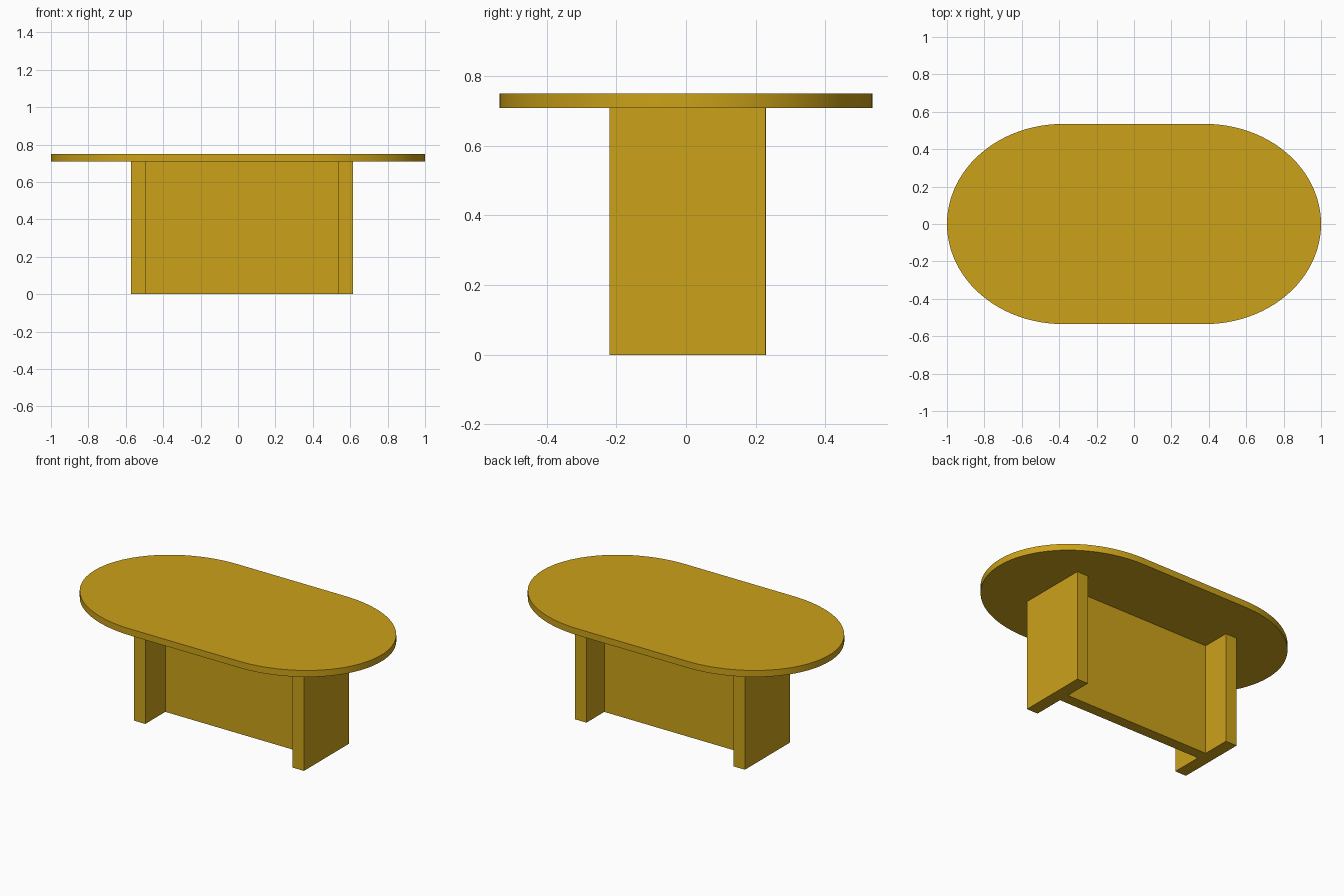
import bpy, bmesh, math

if "Cube" in bpy.data.objects:
    bpy.data.objects.remove(bpy.data.objects["Cube"])

mat = bpy.data.materials.new("ochre")
mat.diffuse_color = (0.60, 0.36, 0.01, 1)
mat.use_nodes = True
mat.node_tree.nodes["Principled BSDF"].inputs["Base Color"].default_value = mat.diffuse_color


def add_object(name, bm):
    bmesh.ops.recalc_face_normals(bm, faces=bm.faces)
    mesh = bpy.data.meshes.new(name)
    bm.to_mesh(mesh)
    bm.free()
    mesh.materials.append(mat)
    obj = bpy.data.objects.new(name, mesh)
    bpy.context.collection.objects.link(obj)
    return obj


def prism(name, outline, z0, z1):
    bm = bmesh.new()
    face = bm.faces.new([bm.verts.new((x, y, z0)) for x, y in outline])
    ext = bmesh.ops.extrude_face_region(bm, geom=[face], use_keep_orig=True)
    for v in ext["geom"]:
        if isinstance(v, bmesh.types.BMVert):
            v.co.z = z1
    return add_object(name, bm)


def slab(name, x0, x1, y0, y1, z0, z1):
    return prism(name, [(x0, y0), (x1, y0), (x1, y1), (x0, y1)], z0, z1)


UNDERSIDE, HEIGHT = 0.709, 0.75

# Tabletop: straight sides joined by two half ellipses
outline = []
STEPS = 48
for side, start in ((1, -math.pi / 2), (-1, math.pi / 2)):
    for i in range(STEPS + 1):
        a = start + math.pi * i / STEPS
        outline.append((side * 0.38 + 0.62 * math.cos(a), 0.535 * math.sin(a)))
top = prism("tabletop", outline, UNDERSIDE, HEIGHT)
bpy.context.view_layer.objects.active = top
top.select_set(True)
bpy.ops.object.shade_smooth_by_angle(angle=math.radians(30))

# End panels
slab("left_leg_panel", -0.572, -0.493, -0.22, 0.23, 0, UNDERSIDE)
slab("right_leg_panel", 0.535, 0.614, -0.22, 0.228, 0, UNDERSIDE)

# Long panel between the ends
slab("centre_panel", -0.493, 0.535, -0.02, 0.05, 0, UNDERSIDE)
